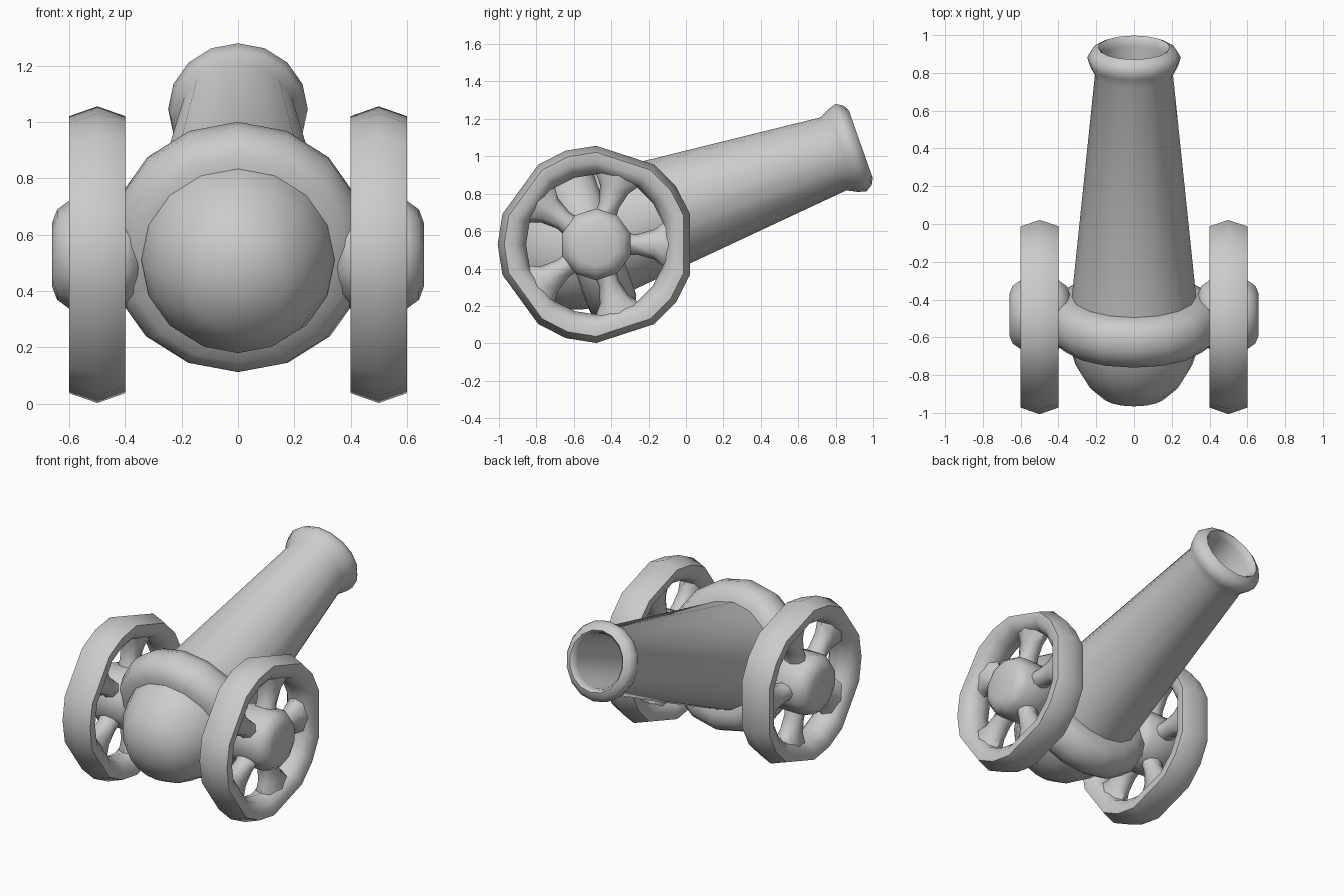
import bpy, bmesh
from math import radians, cos, sin
from mathutils import Matrix, Vector

if "Cube" in bpy.data.objects:
    bpy.data.objects.remove(bpy.data.objects["Cube"])


def frame(origin, x, y, z):
    m = Matrix((x, y, z)).transposed().to_4x4()
    m.translation = Vector(origin)
    return m


def finish(name, bm, mirror=False, angle=50):
    bmesh.ops.remove_doubles(bm, verts=bm.verts, dist=1e-5)
    bmesh.ops.recalc_face_normals(bm, faces=bm.faces)
    mesh = bpy.data.meshes.new(name)
    bm.to_mesh(mesh)
    bm.free()
    ob = bpy.data.objects.new(name, mesh)
    bpy.context.collection.objects.link(ob)
    bpy.ops.object.select_all(action='DESELECT')
    ob.select_set(True)
    bpy.context.view_layer.objects.active = ob
    bpy.ops.object.shade_smooth_by_angle(angle=radians(angle))
    if mirror:
        ob.modifiers.new("Mirror", 'MIRROR')
    return ob


def skin(bm, rings):
    for a, b in zip(rings, rings[1:]):
        n = len(a)
        for i in range(n):
            j = (i + 1) % n
            bm.faces.new((a[i], a[j], b[j], b[i]))


def lathe(name, profile, angles, m, mirror=False, angle=50):
    """Turn (position along axis, radius) points about the frame's z axis."""
    bm = bmesh.new()
    rings = [[bm.verts.new(m @ Vector((r * cos(a), r * sin(a), s))) for a in angles]
             for s, r in profile]
    skin(bm, rings)
    bmesh.ops.dissolve_degenerate(bm, dist=1e-6, edges=bm.edges)
    return finish(name, bm, mirror, angle)


# Barrel frame: tilted up about 19.5 degrees
t = radians(19.45)
gun = frame((0, -0.48, 0.565), (1, 0, 0), (0, sin(t), -cos(t)), (0, cos(t), sin(t)))
round16 = [radians(22.5 * i) for i in range(16)]

# Tapered barrel with flared muzzle and hollow bore
lathe("barrel", [(0, 0), (0, 0.335), (0.09, 0.33), (1.345, 0.207), (1.40, 0.235),
                 (1.445, 0.248), (1.482, 0.225), (1.50, 0.19), (1.485, 0.175),
                 (1.45, 0.168), (0.95, 0.168), (0.95, 0)], round16, gun)

# Fat band round the breech
lathe("breech_band", [(0.10, 0.30), (0.10, 0.36), (0.075, 0.42), (0.02, 0.455),
                      (-0.05, 0.463), (-0.115, 0.44), (-0.16, 0.39), (-0.17, 0.30)],
      round16, gun)

# Rounded breech end
lathe("breech_dome", [(-0.10, 0.35), (-0.18, 0.342), (-0.28, 0.31), (-0.38, 0.25),
                      (-0.455, 0.17), (-0.50, 0)], round16, gun)

# Wheel frame: axis along x
hub_y, hub_z = -0.48, 0.529
wheel = frame((0.5, hub_y, hub_z), (0, 1, 0), (0, 0, 1), (1, 0, 0))
rim_angles = sorted([radians(18 + 36 * i) for i in range(10)] +
                    [radians(36 + 72 * i) for i in range(5)])

# Rims
lathe("wheel_rim", [(-0.1, 0.492), (0, 0.527), (0.1, 0.492), (0.1, 0.44), (0.065, 0.395),
                    (0, 0.375), (-0.065, 0.395), (-0.1, 0.44), (-0.1, 0.492)],
      rim_angles, wheel, True)

# Hubs
lathe("wheel_hub", [(-0.16, 0), (-0.16, 0.115), (-0.143, 0.16), (-0.1, 0.192), (0.1, 0.192),
                    (0.143, 0.16), (0.16, 0.115), (0.16, 0)],
      [radians(18 + 36 * i) for i in range(10)], wheel, True)

# Five flaring spokes per wheel: (radius, half width, half thickness)
bm = bmesh.new()
for k in range(5):
    turn = wheel @ Matrix.Rotation(radians(72 * k), 4, 'Z')
    rings = [[bm.verts.new(turn @ Vector((r, w * cos(a), d * sin(a))))
              for a in [radians(45 * i) for i in range(8)]]
             for r, w, d in [(0.14, 0.06, 0.075), (0.22, 0.055, 0.065),
                             (0.31, 0.08, 0.065), (0.37, 0.125, 0.075), (0.42, 0.16, 0.075)]]
    skin(bm, rings)
finish("wheel_spokes", bm, True)

# Axle through the breech
lathe("axle", [(-0.5, 0), (-0.5, 0.1), (0.5, 0.1), (0.5, 0)],
      [radians(36 * i) for i in range(10)],
      frame((0, hub_y, hub_z), (0, 1, 0), (0, 0, 1), (1, 0, 0)))
